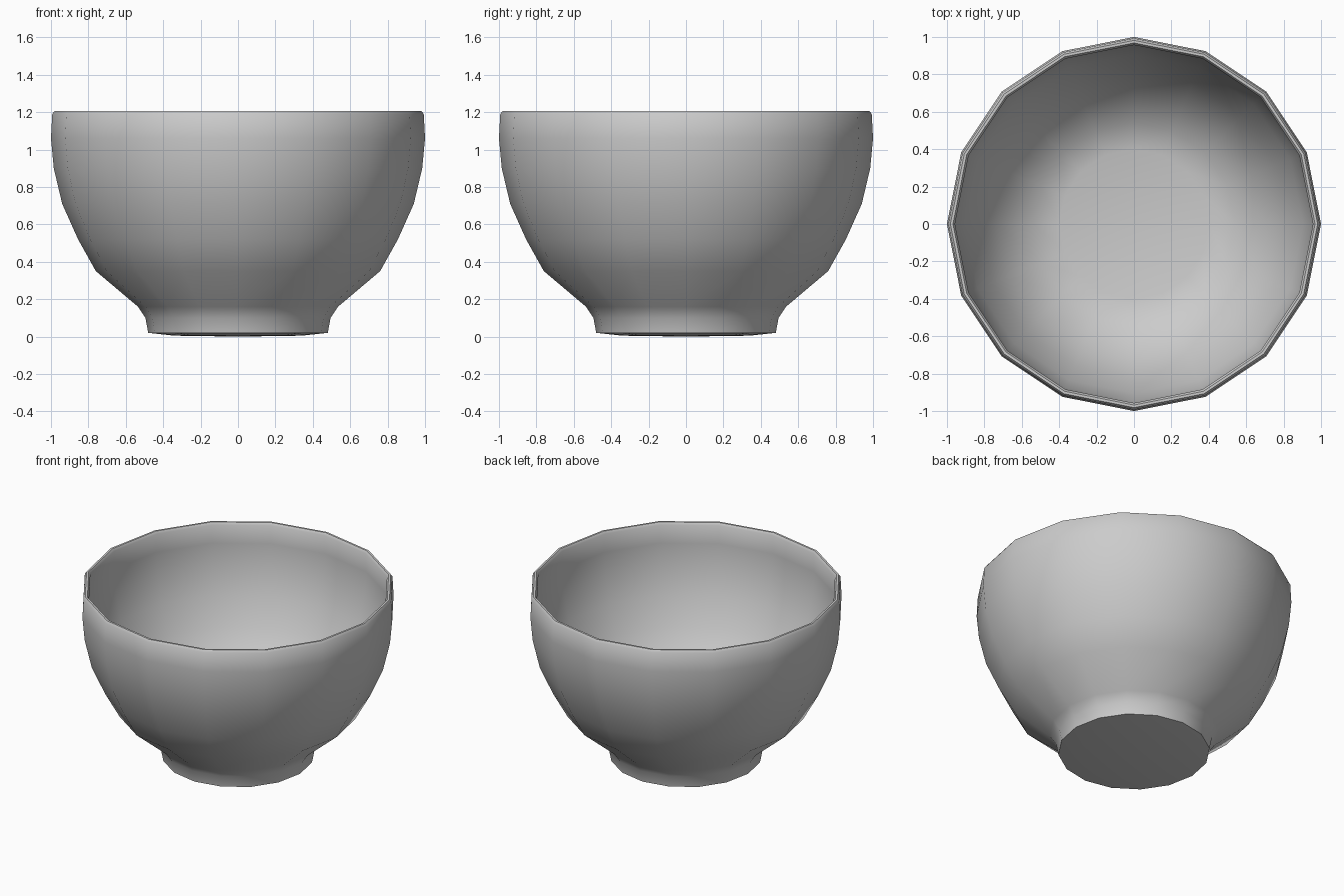
import bpy, bmesh
from math import tau, radians

if "Cube" in bpy.data.objects:
    bpy.data.objects.remove(bpy.data.objects["Cube"])

SIDES = 16

# Closed half-section (radius, height): base, foot, outer wall, rim, inner wall, floor
PROFILE = [
    (0, 0), (0.34, 0.005), (0.48, 0.02),
    (0.495, 0.10), (0.535, 0.16), (0.76, 0.35), (0.855, 0.52),
    (0.94, 0.71), (0.985, 0.90), (1.0, 1.06), (0.993, 1.19),
    (0.982, 1.205), (0.968, 1.205), (0.957, 1.19),
    (0.962, 1.06), (0.948, 0.91), (0.905, 0.72), (0.82, 0.54),
    (0.73, 0.38), (0.54, 0.215), (0.40, 0.185), (0, 0.175),
]


def lathe(name, profile, sides):
    """Revolve a half-section around z into a smooth-shaded object."""
    bm = bmesh.new()
    verts = [bm.verts.new((r, 0, z)) for r, z in profile]
    edges = [bm.edges.new(pair) for pair in zip(verts, verts[1:])]
    bmesh.ops.spin(bm, geom=verts + edges, cent=(0, 0, 0), axis=(0, 0, 1),
                   angle=tau, steps=sides)
    bmesh.ops.remove_doubles(bm, verts=bm.verts[:], dist=0.0005)
    bmesh.ops.recalc_face_normals(bm, faces=bm.faces[:])
    mesh = bpy.data.meshes.new(name)
    bm.to_mesh(mesh)
    bm.free()
    obj = bpy.data.objects.new(name, mesh)
    bpy.context.collection.objects.link(obj)
    bpy.context.view_layer.objects.active = obj
    obj.select_set(True)
    bpy.ops.object.shade_smooth_by_angle(angle=radians(40))
    return obj


# Footed bowl
lathe("bowl", PROFILE, SIDES)
